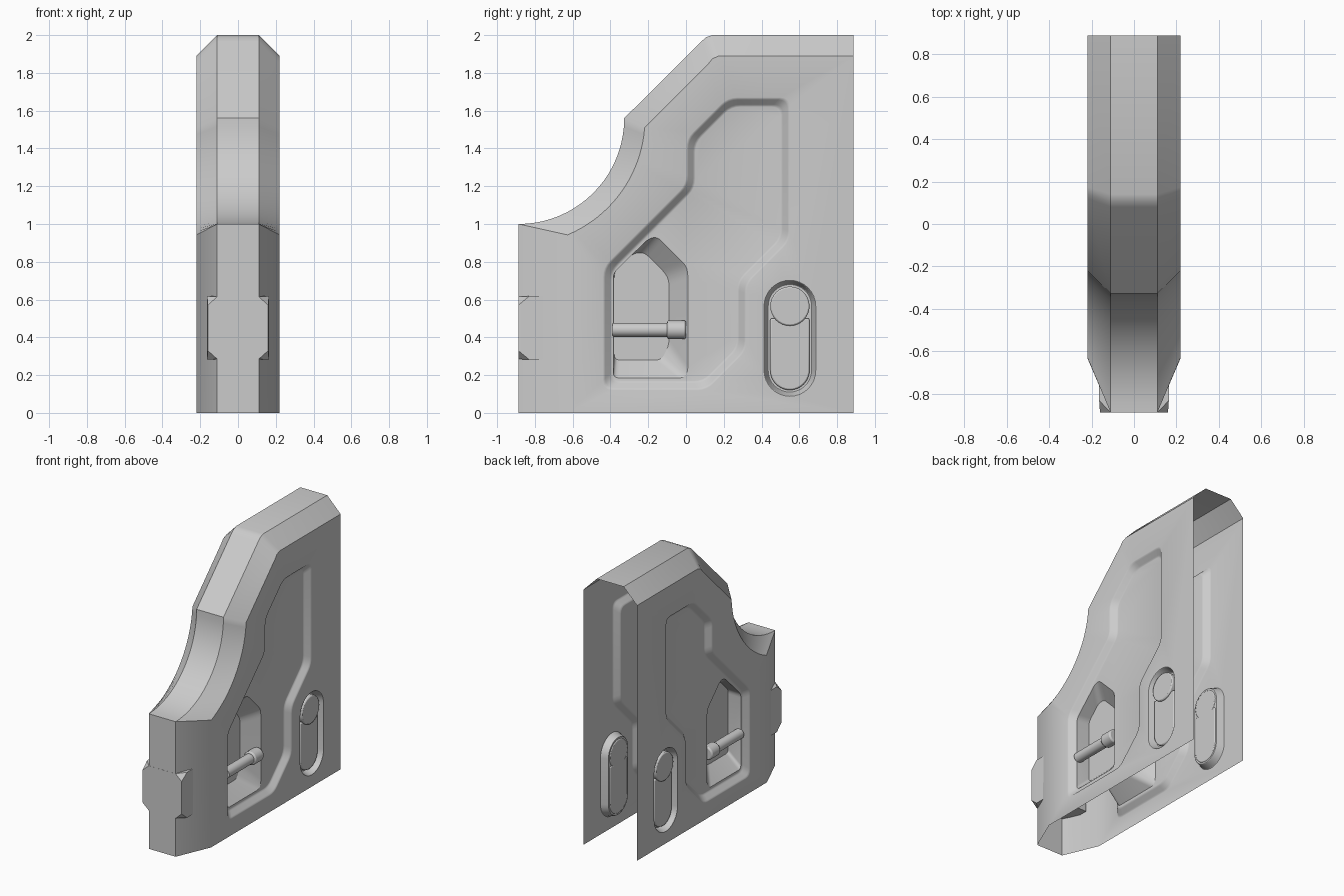
import bpy, bmesh
from math import sin, cos, pi, radians
from mathutils import Vector, Matrix

if "Cube" in bpy.data.objects:
    bpy.data.objects.remove(bpy.data.objects["Cube"])


def arc(cy, cz, r, a0, a1, n):
    return [(cy + r * cos(radians(a0 + (a1 - a0) * i / n)),
             cz + r * sin(radians(a0 + (a1 - a0) * i / n))) for i in range(n + 1)]


def inset(pts, d):
    """Mitred inward offset of a counter-clockwise outline."""
    out, n = [], len(pts)
    for i in range(n):
        p = Vector(pts[i])
        a = (p - Vector(pts[i - 1])).normalized()
        b = (Vector(pts[(i + 1) % n]) - p).normalized()
        na, nb = Vector((-a.y, a.x)), Vector((-b.y, b.x))
        out.append(p + (na + nb) * d / (1 + na.dot(nb)))
    return out


def fillet(pts, r, n=4):
    """Round every corner with a short quadratic curve."""
    out = []
    for i in range(len(pts)):
        p = Vector(pts[i])
        a, b = Vector(pts[i - 1]) - p, Vector(pts[(i + 1) % len(pts)]) - p
        a = p + a.normalized() * min(r, a.length * .45)
        b = p + b.normalized() * min(r, b.length * .45)
        for k in range(n + 1):
            t = k / n
            out.append(a * (1 - t) ** 2 + p * 2 * t * (1 - t) + b * t * t)
    return out


def stadium(r):
    return arc(.55, .225, r, 180, 360, 16) + arc(.55, .565, r, 0, 180, 16)


def ring(bm, pts, x):
    return [bm.verts.new((x, p[0], p[1])) for p in pts]


def bridge(bm, a, b, closed=True):
    for i in range(len(a) if closed else len(a) - 1):
        j = (i + 1) % len(a)
        bm.faces.new((a[i], a[j], b[j], b[i]))


def fill(bm, *loops):
    edges = []
    for l in loops:
        for i in range(len(l)):
            pair = (l[i - 1], l[i])
            edges.append(bm.edges.get(pair) or bm.edges.new(pair))
    bmesh.ops.triangle_fill(bm, use_beauty=True, edges=edges, normal=(1, 0, 0))


def finish(bm, name, mirror=True, bevel=0):
    bmesh.ops.recalc_face_normals(bm, faces=bm.faces)
    me = bpy.data.meshes.new(name)
    bm.to_mesh(me)
    bm.free()
    ob = bpy.data.objects.new(name, me)
    bpy.context.collection.objects.link(ob)
    bpy.ops.object.select_all(action='DESELECT')
    bpy.context.view_layer.objects.active = ob
    ob.select_set(True)
    bpy.ops.object.shade_smooth_by_angle(angle=radians(30))
    if bevel:
        m = ob.modifiers.new("bevel", 'BEVEL')
        m.width, m.segments = bevel, 2
    if mirror:
        ob.modifiers.new("mirror", 'MIRROR')
    return ob


def prism(name, pts, x0, x1, bevel):
    bm = bmesh.new()
    a, b = ring(bm, pts, x0), ring(bm, pts, x1)
    bridge(bm, a, b)
    bm.faces.new(a)
    bm.faces.new(b)
    return finish(bm, name, bevel=bevel)


# Housing: open-backed shell, one half mirrored
X = .22
crest = ([(-.887, 0)] + arc(-.887, 1.56, .56, -90, 0, 20)
         + [(.08, 1.965), (.105, 1.988), (.14, 2), (.887, 2)])
shoulder = ([(-.63, 0)] + arc(-.887, 1.56, .67, -67.2, -4.3, 20)
            + [(.12, 1.85), (.14, 1.875), (.175, 1.89), (.887, 1.89)])
bm = bmesh.new()
mid, edge, side = ring(bm, crest, 0), ring(bm, crest, .11), ring(bm, shoulder, X)
bridge(bm, mid, edge, False)
bridge(bm, edge, side, False)
outline = side + [bm.verts.new((X, .887, 0))]

# Softened step: inset and depth fractions from rim to floor
STEP = [(0, 0), (.12, .04), (.25, .18), (.75, .82), (.88, .96), (1, 1)]

# Large recessed side panel
panel = [(-.44, .12), (.11, .12), (.32, .33), (.32, .68), (.55, .91),
         (.55, 1.67), (.22, 1.67), (0, 1.45), (0, 1.21), (-.44, .77)]
PD = .04
rings = [ring(bm, fillet(inset(panel, .05 * f), .05), X - PD * g) for f, g in STEP]
for a, b in zip(rings, rings[1:]):
    bridge(bm, a, b)

# Slot recess for the button
slots = [ring(bm, stadium(.137 - .022 * f), X - .05 * g) for f, g in STEP]
for a, b in zip(slots, slots[1:]):
    bridge(bm, a, b)
fill(bm, slots[-1])
fill(bm, outline, rings[0], slots[0])

# Deep window inside the panel
win_rim = [(-.385, .185), (-.01, .185), (.01, .22), (.01, .74),
           (0, .78), (-.15, .93), (-.195, .925), (-.385, .74)]
win_floor = [(-.38, .28), (-.13, .28), (-.09, .36), (-.09, .70),
             (-.11, .74), (-.22, .85), (-.28, .845), (-.38, .745)]
w0 = ring(bm, fillet(win_rim, .03), X - PD)
w1 = ring(bm, fillet(win_floor, .03), .08)
bridge(bm, w0, w1)
fill(bm, w1)
fill(bm, rings[-1], w0)
bmesh.ops.recalc_face_normals(bm, faces=bm.faces)
housing = finish(bm, "housing")
if housing.data.polygons[0].normal.y > 0:
    housing.data.flip_normals()

# Front bumper block with clipped corners
bm = bmesh.new()
for sx in (-1, 1):
    for sz in (-1, 1):
        for x, y, z in ((.11, -.888, .165), (.16, -.888, .12),
                        (.164, -.83, .168), (.164, -.7, .168)):
            bm.verts.new((sx * x, y, .45 + sz * z))
bmesh.ops.convex_hull(bm, input=bm.verts)
finish(bm, "front_bumper", mirror=False)

# Pin with a collar head across each window
for name, r, y0, y1 in (("pin_shaft", .037, -.39, -.09), ("pin_head", .05, -.10, 0)):
    bm = bmesh.new()
    bmesh.ops.create_cone(bm, cap_ends=True, segments=32, radius1=r, radius2=r, depth=y1 - y0,
                          matrix=Matrix.Translation((.165, (y0 + y1) / 2, .44))
                          @ Matrix.Rotation(pi / 2, 4, 'X'))
    finish(bm, name, bevel=.01 if name == "pin_head" else 0)

# Round button and slider plate in the slot
prism("button", arc(.55, .565, .104, 0, 348.75, 31), .165, .212, .008)
prism("slider_plate", arc(.55, .225, .104, 180, 360, 20) + [(.654, .5), (.446, .5)],
      .165, .198, .008)
